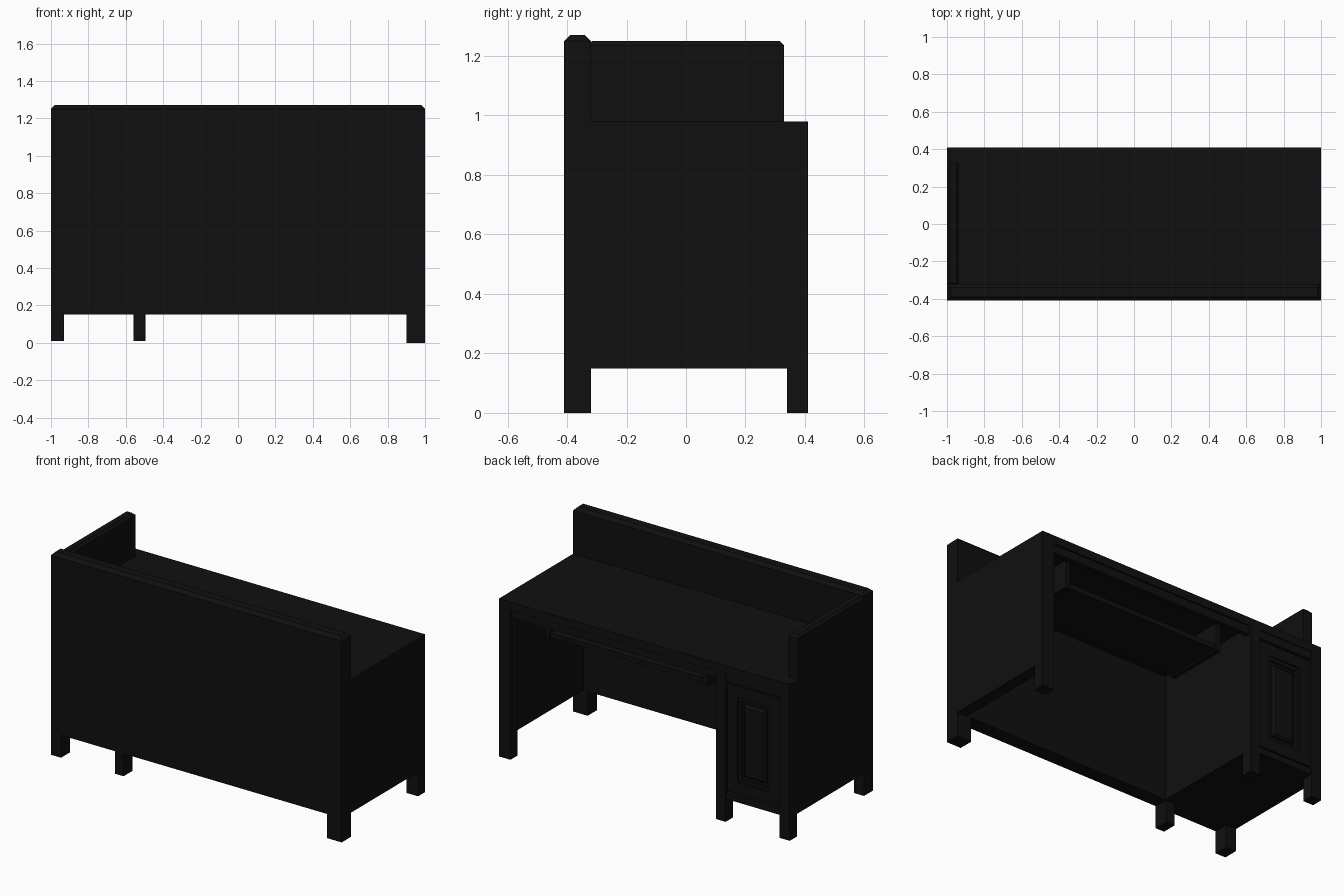
import bpy, bmesh
from mathutils import Vector

if "Cube" in bpy.data.objects:
    bpy.data.objects.remove(bpy.data.objects["Cube"])

mat = bpy.data.materials.new("black_lacquer")
mat.diffuse_color = (0.005, 0.005, 0.005, 1)
mat.use_nodes = True
mat.node_tree.nodes["Principled BSDF"].inputs["Base Color"].default_value = mat.diffuse_color


def box(name, x0, x1, y0, y1, z0, z1, bevel=0.0, side=None):
    """Box from its limits; 'side' picks the face whose rim is chamfered."""
    bm = bmesh.new()
    bmesh.ops.create_cube(bm, size=1)
    for v in bm.verts:
        v.co = Vector(((x0 + x1) / 2 + v.co.x * (x1 - x0),
                       (y0 + y1) / 2 + v.co.y * (y1 - y0),
                       (z0 + z1) / 2 + v.co.z * (z1 - z0)))
    if bevel:
        bm.normal_update()
        axis = Vector(side)
        face = max(bm.faces, key=lambda f: f.normal.dot(axis))
        bmesh.ops.bevel(bm, geom=list(face.edges), offset=bevel,
                        segments=1, affect='EDGES')
    me = bpy.data.meshes.new(name)
    bm.to_mesh(me)
    bm.free()
    me.materials.append(mat)
    ob = bpy.data.objects.new(name, me)
    bpy.context.collection.objects.link(ob)
    return ob


def frame(name, x0, x1, y0, y1, z0, z1, w):
    """Rectangular frame of two stiles and two rails facing the back."""
    box(name + "_stile_a", x0, x0 + w, y0, y1, z0, z1)
    box(name + "_stile_b", x1 - w, x1, y0, y1, z0, z1)
    box(name + "_rail_low", x0 + w, x1 - w, y0, y1, z0, z0 + w)
    box(name + "_rail_high", x0 + w, x1 - w, y0, y1, z1 - w, z1)


UP, BACK = (0, 0, 1), (0, 1, 0)

# tall front wall and lower return wall with chamfered tops
box("front_wall", -1, 1, -0.41, -0.32, 0.15, 1.27, 0.02, UP)
box("side_return_wall", -1, -0.935, -0.33, 0.33, 0.98, 1.25, 0.015, UP)

# worktop
box("worktop", -1, 1, -0.32, 0.41, 0.93, 0.98)

# side panels and pedestal divider
box("left_side_panel", -1, -0.95, -0.32, 0.34, 0.15, 0.93)
box("right_side_panel", 0.93, 1, -0.32, 0.34, 0.15, 0.93)
box("pedestal_divider", -0.53, -0.495, -0.32, 0.34, 0.15, 0.93)
box("pedestal_floor", -0.95, -0.53, -0.32, 0.36, 0.15, 0.19)

# front legs below the wall
for name, x0, x1, z in (("left", -1, -0.93, 0.01), ("middle", -0.56, -0.5, 0.01),
                        ("right", 0.9, 1, 0)):
    box(name + "_front_leg", x0, x1, -0.41, -0.32, z, 0.15)

# full-height rear posts
for name, x0, x1, z in (("left", -1, -0.93, 0.01), ("middle", -0.56, -0.495, 0.01),
                        ("right", 0.92, 1, 0)):
    box(name + "_rear_post", x0, x1, 0.34, 0.41, z, 0.93)

# apron under the worktop
box("kneehole_apron", -0.495, 0.92, 0.37, 0.40, 0.88, 0.93)
box("pedestal_top_rail", -0.93, -0.56, 0.36, 0.405, 0.88, 0.93)
box("pedestal_bottom_rail", -0.93, -0.56, 0.36, 0.405, 0.15, 0.19)

# pedestal door with moulded frame and raised panel
box("door_board", -0.93, -0.56, 0.36, 0.375, 0.19, 0.88)
frame("door_frame", -0.925, -0.565, 0.375, 0.40, 0.20, 0.87, 0.07)
frame("door_moulding", -0.855, -0.635, 0.375, 0.39, 0.27, 0.80, 0.02)
box("door_raised_panel", -0.82, -0.67, 0.375, 0.395, 0.31, 0.76, 0.012, BACK)

# hanging keyboard tray
box("keyboard_tray", -0.34, 0.72, -0.08, 0.30, 0.77, 0.80)
for name, x in (("left", -0.36), ("right", 0.72)):
    box(name + "_tray_bracket", x, x + 0.03, -0.08, 0.31, 0.76, 0.93)
